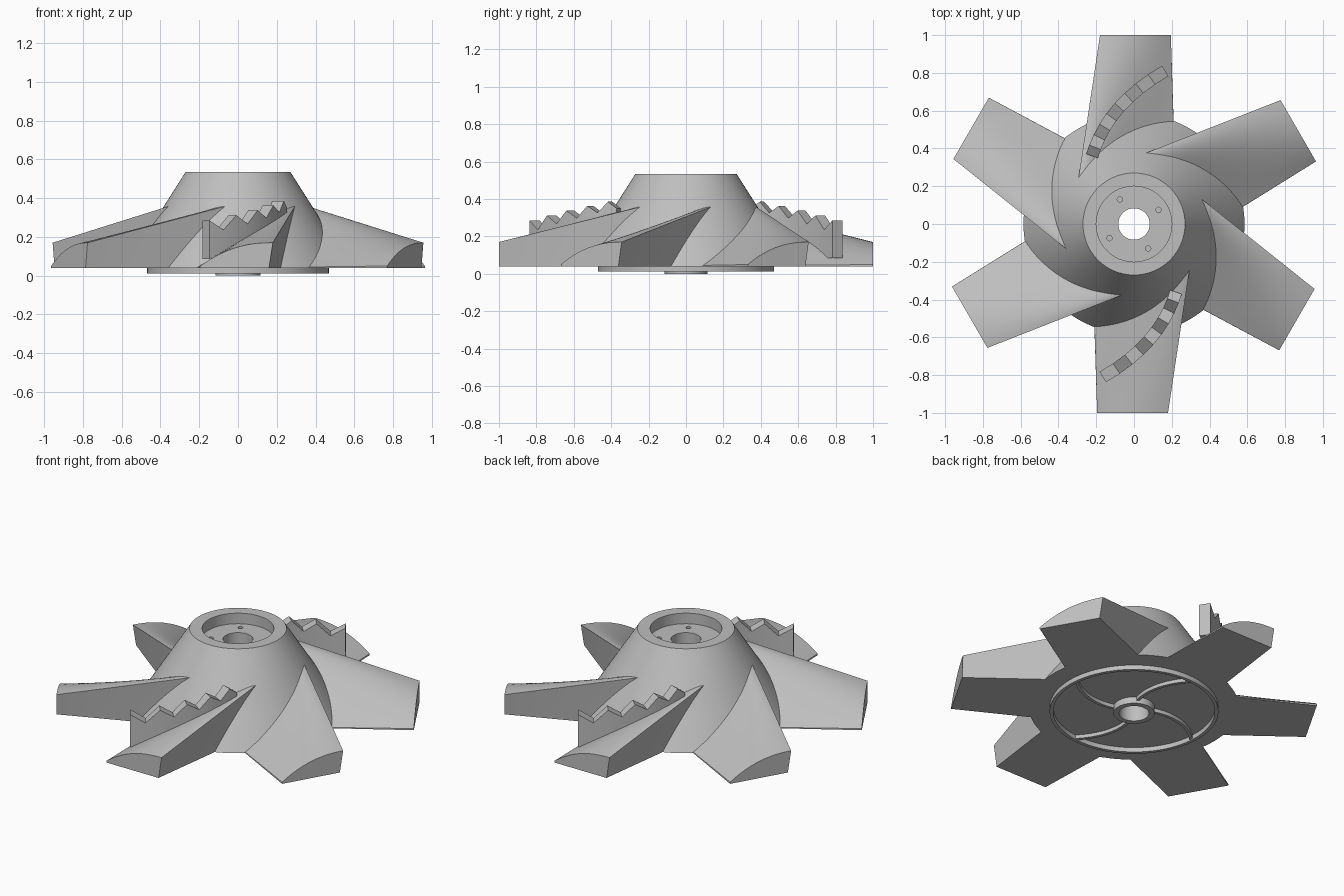
import bpy, bmesh, math
from mathutils import Vector, Matrix

cube = bpy.data.objects.get("Cube")
if cube:
    bpy.data.objects.remove(cube, do_unlink=True)

grey = bpy.data.materials.new("cast_grey")
grey.use_nodes = True
colour = (0.52, 0.52, 0.52, 1)
grey.diffuse_color = colour
grey.node_tree.nodes["Principled BSDF"].inputs["Base Color"].default_value = colour

BASE = 0.04      # height of the blade underside
RIM = 0.585      # hub radius at the underside


def finish(name, bm, turn=0.0):
    """Turn a bmesh into a shaded, coloured object rotated about z."""
    bmesh.ops.recalc_face_normals(bm, faces=bm.faces)
    bmesh.ops.rotate(bm, verts=bm.verts, matrix=Matrix.Rotation(turn, 3, 'Z'))
    mesh = bpy.data.meshes.new(name)
    bm.to_mesh(mesh)
    bm.free()
    mesh.materials.append(grey)
    obj = bpy.data.objects.new(name, mesh)
    bpy.context.collection.objects.link(obj)
    shade(obj)
    return obj


def shade(obj):
    bpy.ops.object.select_all(action='DESELECT')
    obj.select_set(True)
    bpy.context.view_layer.objects.active = obj
    bpy.ops.object.shade_smooth_by_angle(angle=math.radians(25))


def loft(loops, capped=True):
    """Bridge a list of equal point loops; uncapped loops close on themselves."""
    bm = bmesh.new()
    rings = [[bm.verts.new(p) for p in loop] for loop in loops]
    pairs = list(zip(rings, rings[1:]))
    if capped:
        bm.faces.new(rings[0])
        bm.faces.new(rings[-1])
    else:
        pairs.append((rings[-1], rings[0]))
    for a, b in pairs:
        for i in range(len(a)):
            j = (i + 1) % len(a)
            bm.faces.new((a[i], a[j], b[j], b[i]))
    return bm


def wall(name, path, width, turn):
    """Upright strip along (x, y, low, high) points."""
    loops = []
    for i, (x, y, lo, hi) in enumerate(path):
        a, b = path[max(i - 1, 0)], path[min(i + 1, len(path) - 1)]
        side = Vector((a[1] - b[1], b[0] - a[0])).normalized() * width / 2
        loops.append([(x + side.x, y + side.y, lo), (x - side.x, y - side.y, lo),
                      (x - side.x, y - side.y, hi), (x + side.x, y + side.y, hi)])
    return finish(name, loft(loops), turn)


# Hub: closed profile (radius, height) spun around the axis
profile = [(0.083, 0), (0.115, 0), (0.115, BASE), (0.45, BASE), (0.45, 0.012),
           (0.47, 0.012), (0.47, BASE), (RIM, BASE), (0.27, 0.535),
           (0.2, 0.535), (0.2, 0.47), (0.083, 0.47)]
STEPS = 96
spun = []
for k in range(STEPS):
    a = math.tau * k / STEPS
    spun.append([(r * math.cos(a), r * math.sin(a), z) for r, z in profile])
hub = finish("hub", loft(spun, capped=False))

# Four blind bolt holes in the floor of the top recess
bolt_bm = bmesh.new()
for k in range(4):
    a = math.radians(30 + 90 * k)
    bmesh.ops.create_cone(bolt_bm, cap_ends=True, segments=16, radius1=0.014, radius2=0.014, depth=0.2,
                          matrix=Matrix.Translation((0.15 * math.cos(a), 0.15 * math.sin(a), 0.48)))
cutter = finish("bolt_hole_cutter", bolt_bm)
cutter.hide_render = True
cut = hub.modifiers.new("bolt_holes", 'BOOLEAN')
cut.operation = 'DIFFERENCE'
cut.solver = 'EXACT'
cut.object = cutter
bpy.context.view_layer.objects.active = hub
bpy.ops.object.modifier_apply(modifier=cut.name)
bpy.data.objects.remove(cutter, do_unlink=True)
shade(hub)


def blade_loops():
    """Sections from the tip to a root curve winding down the cone."""
    n, rows = 20, 10
    tip, root = [], []
    for i in range(n + 1):
        t = i / n
        tip.append(Vector((-0.18 + 0.375 * t, 1, 0.05 + 0.12 * (1 - t ** 2.3))))
        a = math.radians(140 - 71 * t)
        r = 0.383 + 0.2 * t ** 1.6
        z = BASE + (RIM - r) * 0.495 / (RIM - 0.27)
        root.append(Vector((r * math.cos(a), r * math.sin(a), max(z, 0.045))))
    tip += [Vector((0.195, 1, BASE)), Vector((-0.16, 1, BASE))]
    root += [Vector((0.21, 0.54, BASE)), Vector((-0.22, 0.54, BASE))]
    return [[p.lerp(q, 1.03 * k / rows) for p, q in zip(tip, root)] for k in range(rows + 1)]


# Six blades
for k in range(6):
    finish(f"blade_{k + 1}", loft(blade_loops()), math.tau * k / 6)

# Serrated walls on the two opposite blades
start, bend, end = Vector((-0.222, 0.36)), Vector((-0.14, 0.635)), Vector((0.165, 0.81))
teeth = []
for k in range(10):
    u = (k / 9) ** 1.12
    p = start.lerp(bend, u).lerp(bend.lerp(end, u), u)
    peak = 0.395 - 0.11 * u
    teeth.append((p.x, p.y, 0.085, peak if k % 2 else peak - 0.045 - 0.02 * u))
for k in range(2):
    wall(f"serrated_wall_{k + 1}", teeth, 0.065, math.pi * k)

# Four curved ribs under the hub
rib = []
for k in range(17):
    t = k / 16
    a, r = math.radians(60 + 36 * t), 0.1 + 0.36 * t
    rib.append((r * math.cos(a), r * math.sin(a), 0.018, BASE + 0.01))
for k in range(4):
    wall(f"underside_rib_{k + 1}", rib, 0.018, math.tau * k / 4)
